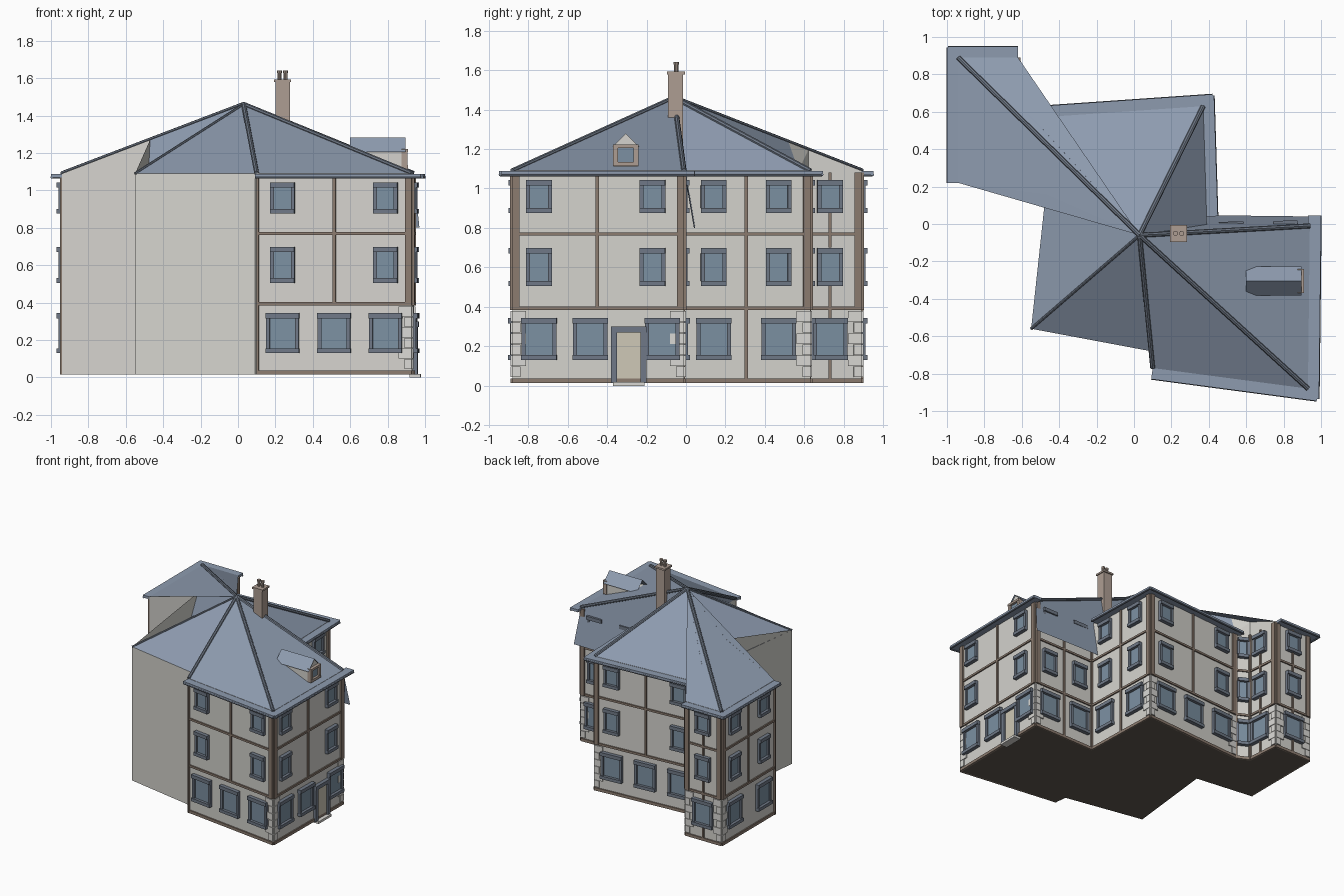
import bpy, bmesh
from math import pi
from mathutils import Vector, Matrix

if "Cube" in bpy.data.objects:
    bpy.data.objects.remove(bpy.data.objects["Cube"])

COL = {"wall": (.66, .65, .61), "timber": (.26, .20, .16), "roof": (.27, .33, .43),
       "frame": (.16, .19, .24), "glass": (.20, .28, .36), "stone": (.70, .69, .66),
       "brick": (.42, .34, .29), "door": (.62, .58, .47), "floor": (.12, .10, .08)}
MAT = {}
for n, c in COL.items():
    MAT[n] = bpy.data.materials.new(n)
    MAT[n].diffuse_color = (*c, 1)

parts = {}


def part(name, mat):
    if name not in parts:
        parts[name] = (bmesh.new(), mat)
    return parts[name][0]


def box(name, mat, x0, x1, y0, y1, z0, z1, frame=Matrix()):
    m = Matrix.Translation(((x0 + x1) / 2, (y0 + y1) / 2, (z0 + z1) / 2)) @ \
        Matrix.Diagonal((x1 - x0, y1 - y0, z1 - z0, 1))
    bmesh.ops.create_cube(part(name, mat), size=1, matrix=frame @ m)


def rod(name, mat, a, b, r, n=8):
    a, b = Vector(a), Vector(b)
    d = b - a
    m = Matrix.Translation((a + b) / 2) @ d.to_track_quat('Z', 'Y').to_matrix().to_4x4()
    bmesh.ops.create_cone(part(name, mat), cap_ends=True, segments=n, radius1=r, radius2=r,
                          depth=d.length, matrix=m)


def face(name, mat, *pts):
    bm = part(name, mat)
    bm.faces.new([bm.verts.new(p) for p in pts])


# Footprint, counter-clockwise, with wall-top heights
E, BASE = 1.09, .015
APEX = (.03, -.06, 1.46)
P = [(.10, -.77, E), (.93, -.88, E), (.94, -.01, E), (.39, -.02, E), (.37, .63, E),
     (-.50, .57, E), (-.60, .62, 1.195), (-.62, .89, E), (-.94, .89, E), (-.94, .22, E),
     (-.47, .16, 1.27), (-.55, -.56, E), (.09, -.68, E)]
for a, b in zip(P, P[1:] + P[:1]):
    face("walls", "wall", (a[0], a[1], BASE), (b[0], b[1], BASE), b, a)
face("base_floor", "floor", *[(p[0], p[1], BASE) for p in reversed(P)])
face("walls", "wall", P[5], P[6], (-.50, .52, 1.235))

# Roof: triangles fanning out from the apex, plus the steep face on the east wing
ring = P[:6] + [(-.50, .52, 1.235)] + P[6:11] + [(-.48, .09, 1.10)] + P[11:]
for i, a in enumerate(ring):
    if i != 2:
        face("roof", "roof", a, ring[(i + 1) % len(ring)], APEX)
face("roof", "roof", APEX, P[2], (.97, .04, .80), (.385, .047, .80))
for i in (0, 1, 2, 4, 8):
    rod("hip_ridges", "frame", APEX, P[i], .013)
rod("hip_ridges", "frame", APEX, P[11], .008)

# (glass bottom, glass top, glass width, lintel width) per floor
FLOORS = [(.155, .315, .14, .18), (.53, .67, .095, .13), (.90, 1.015, .095, .13)]


def window(fr, s, floor, k=1):
    z0, z1, w, lw = FLOORS[floor]
    w, lw = w * k / 2, lw * k / 2
    box("window_glass", "glass", s - w, s + w, -.005, .008, z0, z1, fr)
    for d in (-1, 1):
        c = s + d * (w + .008)
        box("window_frames", "frame", c - .01, c + .01, -.005, .02, z0, z1, fr)
    box("window_lintels", "frame", s - lw, s + lw, -.005, .03, z1, z1 + .028, fr)
    box("window_sills", "frame", s - lw, s + lw, -.005, .03, z0 - .025, z0, fr)


def quoin(fr, s, d):
    for r in range(6):
        w = (.04, .07)[r % 2] * d
        z = .045 + r * .056
        box("quoins", "stone", min(s, s + w), max(s, s + w), -.005, .009, z, z + .053, fr)


# wall index: upper windows, ground windows, posts, corner at start/end, eave overhangs
WALLS = {0: ((.141, .696), (.141, .419, .696), (.419,), 0, 1, (0, .055)),
         1: ((.135, .71), (.135, .395, .76), (.43,), 1, 1, (.055, .055)),
         2: ((.13, .42), (.13, .42), (.275,), 1, 0, None),
         3: ((.16, .49), (.16, .49), (.325,), 0, 1, (-.06, .055)),
         4: ((.15, .72), (.15, .435, .72), (.435,), 1, 1, (.055, .03)),
         5: ((.056,), (.056,), (), 0, 0, None),
         6: ((.11,), (.11,), (.11,), 0, 1, None),
         7: ((.16,), (.16,), (.16,), 1, 1, (0, .055)),
         8: ((.15, .52), (.15, .52), (.335,), 1, 0, (.055, 0))}
for i, (up, low, posts, c0, c1, eave) in WALLS.items():
    a, b = Vector((*P[i][:2], 0)), Vector((*P[i + 1][:2], 0))
    L = (b - a).length
    u = (b - a) / L
    n = Vector((u.y, -u.x, 0))
    fr = Matrix(((u.x, n.x, 0, a.x), (u.y, n.y, 0, a.y), (0, 0, 1, 0), (0, 0, 0, 1)))
    k = .62 if i == 5 else 1
    for s in low:
        window(fr, s, 0, .5 if i == 5 else 1)
    for s in up:
        window(fr, s, 1, k)
        window(fr, s, 2, k)
    # Timber bands and posts, split around single-column windows
    gap = 1 if (i == 1) else 0
    for z0, z1 in ((BASE, .038), (.385, .402), (.762, .778)):
        box("timber_bands", "timber", 0, L, -.005, .01, z0, z1, fr)
    for s in posts:
        spans = [(.40, 1.08)] if s not in up else [(.40, .505), (.70, .875), (1.04, 1.08)]
        if s in up or i in (2, 3):
            spans.append((.34, .40))
            spans.append((BASE, .13))
        if i in (2, 3):
            spans.append((.13, .34))
        for z0, z1 in spans:
            box("timber_posts", "timber", s - .008, s + .008, -.005, .01, z0, z1, fr)
    # Corner posts above stone quoins
    for s, d, corner in ((0, 1, c0), (L, -1, c1)):
        w = (.036 if corner else .012) * d
        box("corner_posts", "timber", min(s, s + w), max(s, s + w), -.005, .013,
            .385 if corner else BASE, 1.08, fr)
        if corner:
            quoin(fr, s, d)
    if eave:
        box("eaves", "roof", -eave[0], L + eave[1], -.01, .06, 1.068, 1.088, fr)
        rod("gutters", "frame", fr @ Vector((-eave[0], .055, 1.07)),
            fr @ Vector((L + eave[1], .055, 1.07)), .008)
    if i == 1:
        # Entrance door with surround and step
        box("door", "door", .53, .65, -.005, .01, BASE, .275, fr)
        for s in (.515, .665):
            box("door_surround", "frame", s - .015, s + .015, -.005, .025, BASE, .275, fr)
        box("door_surround", "frame", .50, .68, -.005, .03, .27, .30, fr)
        box("door_step", "stone", .51, .67, -.02, .04, 0, .018, fr)

# Dormer on the east slope
yc, x0, x1 = -.305, .60, .885
box("dormer_body", "wall", .62, x1, yc - .06, yc + .06, 1.10, 1.215)
for d in (-1, 1):
    face("dormer_roof", "roof", (x0, yc, 1.283), (x1 + .01, yc, 1.283),
         (x1 + .01, yc + d * .077, 1.205), (x0, yc + d * .077, 1.205))
    c = yc + d * .052
    box("dormer_frame", "brick", x1 - .01, x1 + .022, c - .012, c + .012, 1.12, 1.215)
face("dormer_gable", "wall", (x1, yc - .07, 1.21), (x1, yc + .07, 1.21), (x1, yc, 1.278))
box("dormer_frame", "brick", x1 - .01, x1 + .024, yc - .064, yc + .064, 1.205, 1.222)
box("dormer_frame", "brick", x1 - .01, x1 + .024, yc - .064, yc + .064, 1.115, 1.135)
box("dormer_glass", "glass", x1 - .01, x1 + .006, yc - .04, yc + .04, 1.135, 1.205)

# Chimney with cap and two pots
box("chimney", "brick", .20, .277, -.09, -.015, 1.10, 1.58)
box("chimney_cap", "brick", .193, .284, -.097, -.006, 1.578, 1.592)
for x in (.222, .255):
    rod("chimney_pots", "brick", (x, -.05, 1.59), (x, -.05, 1.632), .011, 10)
    rod("chimney_pots", "brick", (x, -.05, 1.628), (x, -.05, 1.642), .014, 10)

for name, (bm, mat) in parts.items():
    if name in ("walls", "roof"):
        bmesh.ops.remove_doubles(bm, verts=bm.verts, dist=.0005)
        bmesh.ops.recalc_face_normals(bm, faces=bm.faces)
    me = bpy.data.meshes.new(name)
    bm.to_mesh(me)
    bm.free()
    me.materials.append(MAT[mat])
    bpy.context.collection.objects.link(bpy.data.objects.new(name, me))

for m in bpy.data.materials:
    if m.users and not m.is_grease_pencil:
        m.use_nodes = True
        m.node_tree.nodes["Principled BSDF"].inputs["Base Color"].default_value = m.diffuse_color
